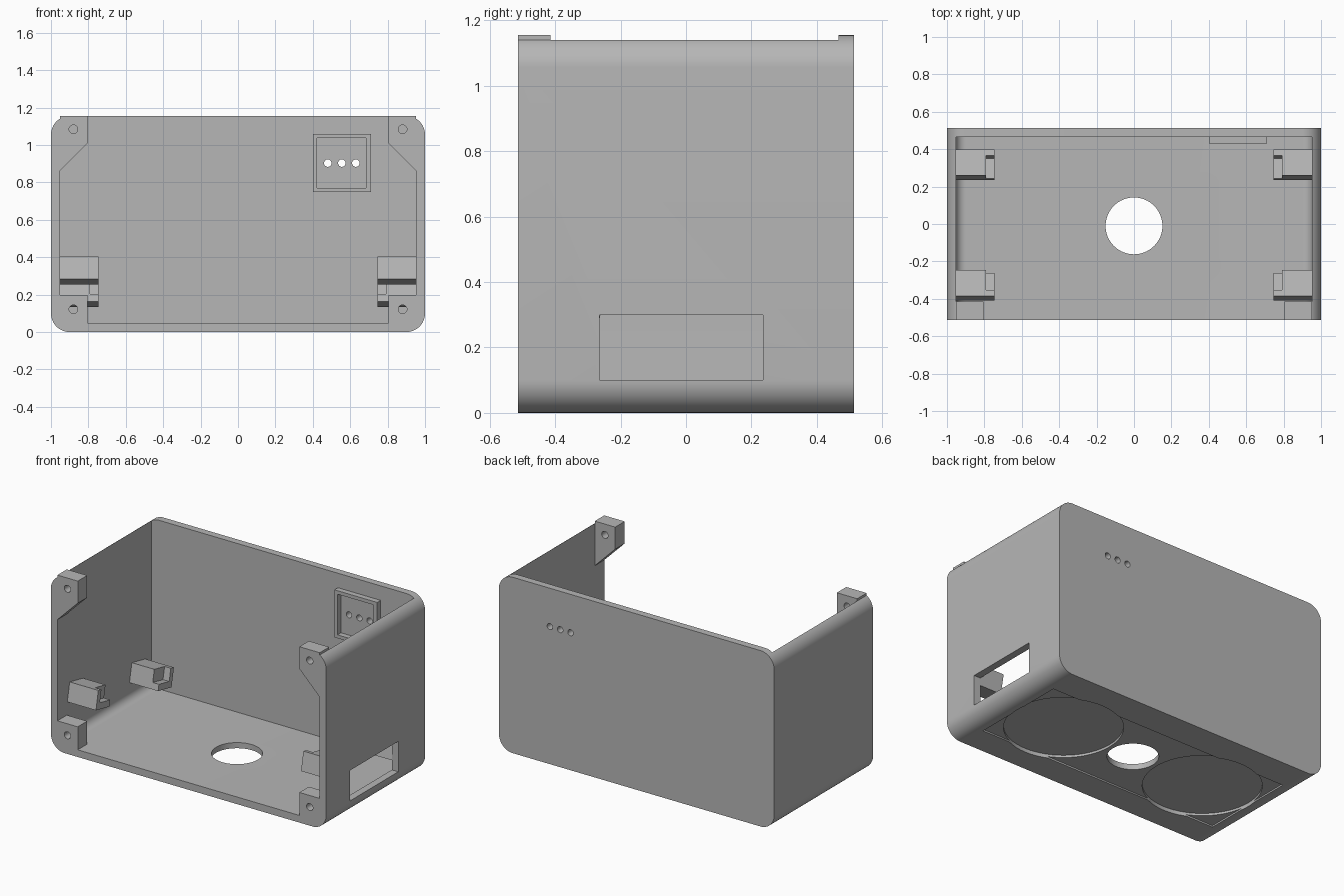
import bpy, bmesh
from math import sin, cos, pi, radians

if "Cube" in bpy.data.objects:
    bpy.data.objects.remove(bpy.data.objects["Cube"], do_unlink=True)

grey = bpy.data.materials.new("plain grey")
grey.use_nodes = True
COLOUR = (0.47, 0.47, 0.47, 1)
grey.diffuse_color = COLOUR
grey.node_tree.nodes["Principled BSDF"].inputs["Base Color"].default_value = COLOUR

W, D, H, T = 1.0, 0.513, 1.155, 0.047   # half width, half depth, height, wall
IN = W - T


def prism(name, pts, axis, lo, hi):
    """Extrude a 2D outline along x, y or z between lo and hi."""
    place = {"x": lambda p, t: (t, p[0], p[1]),
             "y": lambda p, t: (p[0], t, p[1]),
             "z": lambda p, t: (p[0], p[1], t)}[axis]
    bm = bmesh.new()
    a = [bm.verts.new(place(p, lo)) for p in pts]
    b = [bm.verts.new(place(p, hi)) for p in pts]
    bm.faces.new(a)
    bm.faces.new(b[::-1])
    for i in range(len(pts)):
        j = (i + 1) % len(pts)
        bm.faces.new((a[i], a[j], b[j], b[i]))
    bmesh.ops.recalc_face_normals(bm, faces=bm.faces)
    me = bpy.data.meshes.new(name)
    bm.to_mesh(me)
    bm.free()
    me.materials.append(grey)
    ob = bpy.data.objects.new(name, me)
    bpy.context.scene.collection.objects.link(ob)
    return ob


def rect(x0, x1, y0, y1):
    return [(x0, y0), (x1, y0), (x1, y1), (x0, y1)]


def circle(x, y, r, n=64):
    return [(x + r * cos(2 * pi * i / n), y + r * sin(2 * pi * i / n)) for i in range(n)]


def rounded(x, z0, z1, r, top_r=0, n=16):
    """Outline from -x to x with rounded bottom and optional rounded top."""
    pts = []
    for sx, sz, start, rad in ((-1, -1, pi, r), (1, -1, 1.5 * pi, r),
                               (1, 1, 0, top_r), (-1, 1, 0.5 * pi, top_r)):
        cx, cz = sx * (x - rad), (z0 + rad if sz < 0 else z1 - rad)
        steps = n if rad else 0
        for i in range(steps + 1):
            a = start + (pi / 2) * i / max(steps, 1)
            pts.append((cx + rad * cos(a), cz + rad * sin(a)))
    return pts


def cut(ob, cutters):
    for c in cutters:
        c.hide_render = True
        m = ob.modifiers.new("cut", "BOOLEAN")
        m.operation, m.solver, m.object = "DIFFERENCE", "EXACT", c
    dg = bpy.context.evaluated_depsgraph_get()
    dg.update()
    me = bpy.data.meshes.new_from_object(ob.evaluated_get(dg))
    ob.modifiers.clear()
    ob.data = me
    for c in cutters:
        bpy.data.objects.remove(c, do_unlink=True)


def smooth(ob):
    bpy.ops.object.select_all(action="DESELECT")
    ob.select_set(True)
    bpy.context.view_layer.objects.active = ob
    bpy.ops.object.shade_smooth_by_angle(angle=radians(30))


# Enclosure shell, open at the front and top
shell = prism("enclosure_shell", rounded(W, 0, H, 0.1, 0.1), "y", -D, D)
cutters = [
    prism("cavity", rounded(IN, T, H + 0.2, 0.053), "y", -D - 0.1, D - T),
    prism("side_window", rect(-0.265, 0.235, 0.1, 0.3), "x", 0.85, 1.1),
    prism("floor_hole", circle(0, -0.01, 0.152), "z", -0.1, 0.2),
    prism("base_recess", rect(-0.877, 0.877, -0.33, 0.31), "z", -0.1, 0.01),
]
for s in (-1, 1):
    cutters.append(prism("round_recess", circle(s * 0.53, -0.01, 0.352), "z", -0.15, 0.025))
for x in (0.48, 0.555, 0.63):
    cutters.append(prism("light_hole", circle(x, 0.903, 0.02, 24), "y", 0.4, 0.6))
cut(shell, cutters)
smooth(shell)

# Frame round the indicator holes, inside the back wall
frame = prism("indicator_frame", rect(0.4, 0.71, 0.748, 1.06), "y", 0.43, D - T)
cut(frame, [prism("frame_opening", rect(0.422, 0.685, 0.77, 1.037), "y", 0.4, 0.5)])

# Tilted board clip outline in (y, z): u runs back, v runs up
TILT = radians(11.5)


def tilted(y, z, pts):
    return [(y + u * cos(TILT) + v * sin(TILT), z - u * sin(TILT) + v * cos(TILT))
            for u, v in pts]


L, V, LIP, FOOT = 0.142, 0.124, 0.033, 0.042
block = rect(0, L, 0, V)
front_lip = [(0, 0), (L, 0), (L, FOOT), (LIP, FOOT), (LIP, V), (0, V)]
back_lip = [(L - u, v) for u, v in front_lip]

for s, side in ((1, "left"), (-1, "right")):
    # Screw posts
    corner = rect(s * 0.805, s * IN, T, 0.198)
    gusset = [(s * 0.805, H), (s * 0.805, 1.01), (s * IN, 0.862), (s * IN, H)]
    for name, pts, z in (("lower", corner, 0.122), ("upper", gusset, 1.084)):
        post = prism(f"{name}_screw_post_{side}", pts, "y", -D, -0.415)
        cut(post, [prism("screw_hole", circle(s * 0.88, z, 0.023, 24), "y", -0.6, -0.3)])
        smooth(post)
    # Board clips
    for name, y, z, lip in (("front", -0.41, 0.283, front_lip), ("back", 0.235, 0.163, back_lip)):
        prism(f"{name}_clip_block_{side}", tilted(y, z, block), "x", s * 0.79, s * IN)
        prism(f"{name}_clip_lip_{side}", tilted(y, z, lip), "x", s * 0.745, s * 0.79)
